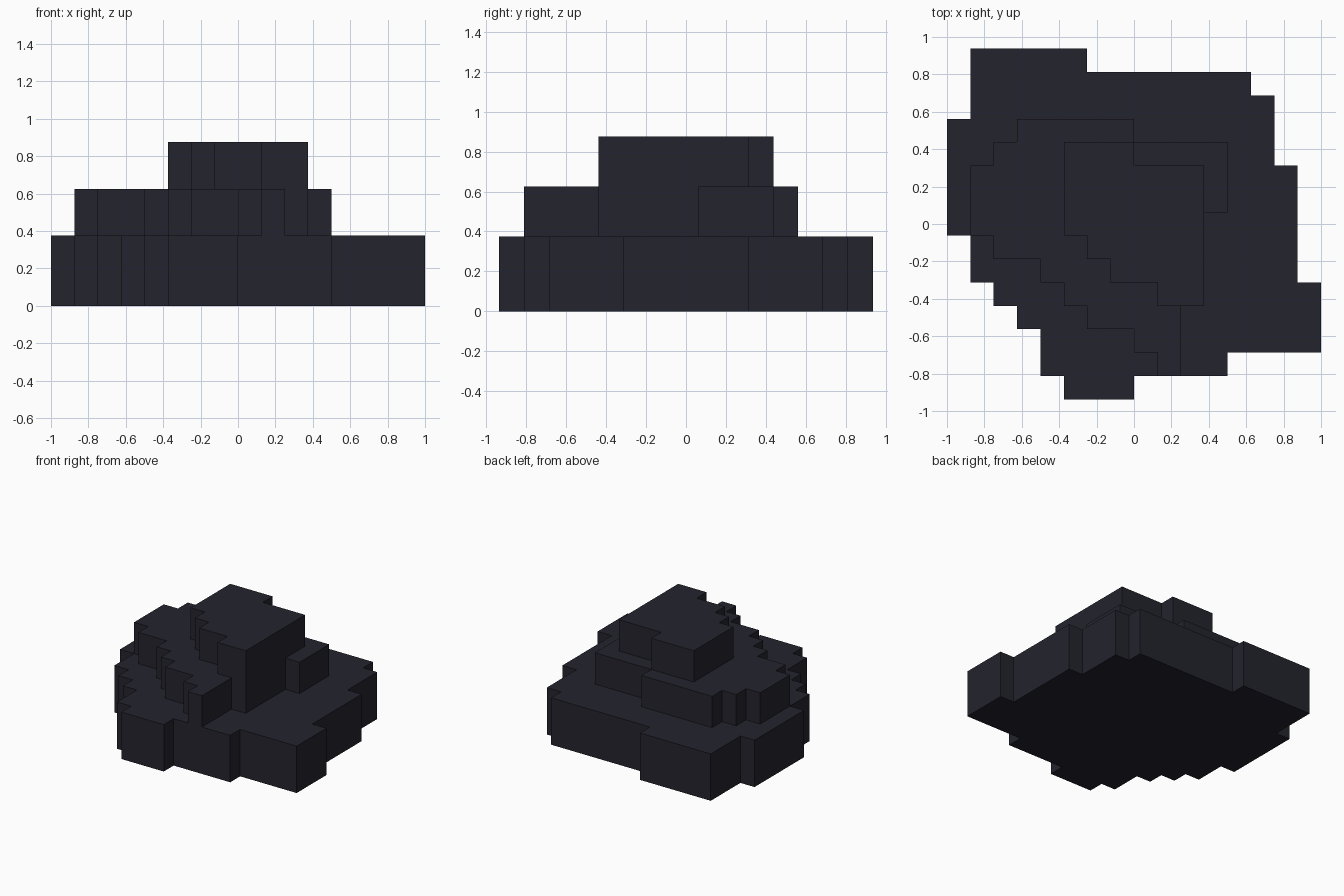
import bpy

if "Cube" in bpy.data.objects:
    bpy.data.objects.remove(bpy.data.objects["Cube"])

CELL = 0.125          # stepped outlines follow a square grid
Y_SHIFT = 0.0625

stone = bpy.data.materials.new("dark slate")
stone.diffuse_color = (0.017, 0.017, 0.027, 1.0)
stone.use_nodes = True
stone.node_tree.nodes["Principled BSDF"].inputs["Base Color"].default_value = stone.diffuse_color


def outline(corners):
    """Walk clockwise: go across to each x, then along to each y."""
    pts = []
    prev_y = corners[-1][1]
    for x, y in corners:
        pts += [(x, prev_y), (x, y)]
        prev_y = y
    pts.reverse()     # counter-clockwise, so walls face outward
    return [(x * CELL, y * CELL + Y_SHIFT) for x, y in pts]


def tier(name, corners, z0, z1, floor=False):
    pts = outline(corners)
    n = len(pts)
    verts = [(x, y, z0) for x, y in pts] + [(x, y, z1) for x, y in pts]
    faces = [(i, (i + 1) % n, n + (i + 1) % n, n + i) for i in range(n)]
    faces.append(tuple(range(n, 2 * n)))
    if floor:
        faces.append(tuple(reversed(range(n))))
    mesh = bpy.data.meshes.new(name)
    mesh.from_pydata(verts, [], faces)
    mesh.materials.append(stone)
    obj = bpy.data.objects.new(name, mesh)
    bpy.context.collection.objects.link(obj)


# Wide bottom slab
tier("base_tier", [(-2, 6), (5, 5), (6, 2), (7, -3), (8, -6), (4, -7), (0, -8),
                   (-3, -7), (-4, -5), (-5, -4), (-6, -3), (-7, -1), (-8, 4),
                   (-7, 7)], 0.0, 0.375, floor=True)

# Middle step
tier("middle_tier", [(0, 3), (4, 0), (3, -4), (2, -7), (1, -6), (0, -5),
                     (-2, -4), (-3, -3), (-4, -2), (-6, -1), (-7, 2), (-6, 3),
                     (-5, 4)], 0.375, 0.625)

# Summit block
tier("top_tier", [(0, 2), (3, -4), (1, -3), (-1, -2), (-2, -1), (-3, 3)],
     0.625, 0.875)
